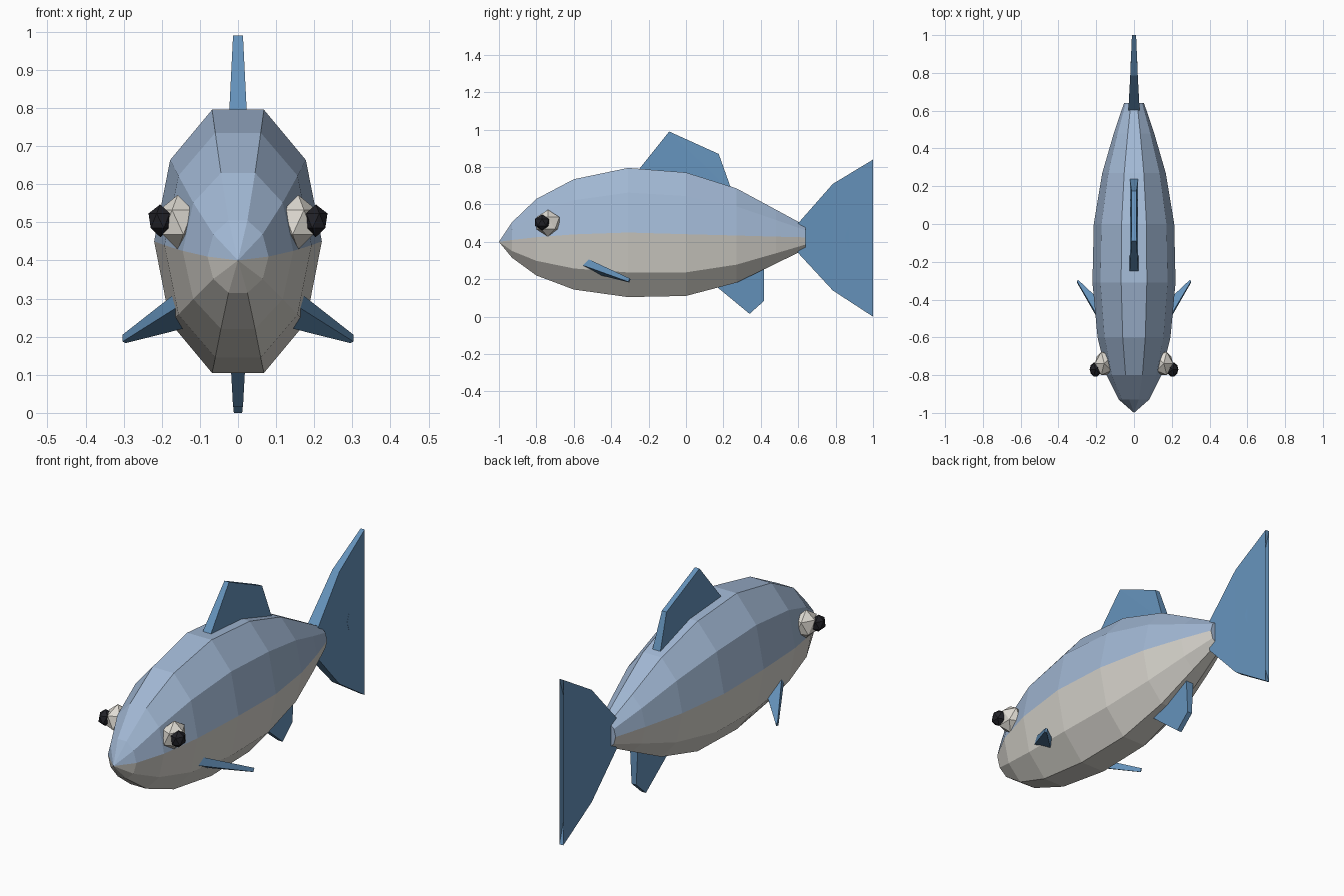
import bpy, bmesh, math
from mathutils import Vector

if "Cube" in bpy.data.objects:
    bpy.data.objects.remove(bpy.data.objects["Cube"])


def material(name, rgb):
    m = bpy.data.materials.new(name)
    m.diffuse_color = (*rgb, 1)
    m.use_nodes = True
    m.node_tree.nodes["Principled BSDF"].inputs["Base Color"].default_value = m.diffuse_color
    return m


BACK = material("back_blue", (0.36, 0.48, 0.66))
BELLY = material("belly_cream", (0.68, 0.66, 0.61))
FIN = material("fin_blue", (0.13, 0.29, 0.50))
WHITE = material("eye_white", (0.75, 0.72, 0.66))
BLACK = material("pupil_black", (0.015, 0.015, 0.02))


def finish(name, bm, *mats):
    bmesh.ops.recalc_face_normals(bm, faces=bm.faces)
    me = bpy.data.meshes.new(name)
    bm.to_mesh(me)
    bm.free()
    for m in mats:
        me.materials.append(m)
    ob = bpy.data.objects.new(name, me)
    bpy.context.collection.objects.link(ob)
    return ob


def slab(name, a, b):
    """Closed solid between two matching outlines."""
    bm = bmesh.new()
    va = [bm.verts.new(p) for p in a]
    vb = [bm.verts.new(p) for p in b]
    n = len(a)
    bm.faces.new(va)
    bm.faces.new(vb[::-1])
    for i in range(n):
        j = (i + 1) % n
        bm.faces.new((va[i], vb[i], vb[j], va[j]))
    bmesh.ops.triangulate(bm, faces=[f for f in bm.faces if len(f.verts) > 4])
    return finish(name, bm, FIN)


# Body: ten-sided rings (y, centre z, half width, half height)
rings = [(-0.93, 0.410, 0.080, 0.100), (-0.80, 0.425, 0.145, 0.215),
         (-0.60, 0.440, 0.193, 0.310), (-0.31, 0.450, 0.220, 0.363),
         (0.00, 0.441, 0.213, 0.347), (0.27, 0.434, 0.168, 0.265),
         (0.48, 0.428, 0.107, 0.152), (0.64, 0.424, 0.053, 0.065)]
bm = bmesh.new()
loops = []
for y, z, w, h in rings:
    loops.append([bm.verts.new((w * math.cos(i * math.pi / 5), y,
                                z + h * math.sin(i * math.pi / 5)))
                  for i in range(10)])
nose = bm.verts.new((0, -1, 0.40))
for i in range(10):
    j = (i + 1) % 10
    side = 0 if i < 5 else 1
    bm.faces.new((nose, loops[0][i], loops[0][j])).material_index = side
    for p, q in zip(loops, loops[1:]):
        bm.faces.new((p[i], q[i], q[j], p[j])).material_index = side
bm.faces.new(loops[-1])
finish("body", bm, BACK, BELLY)

# Upright fins: (y, z, half thickness)
upright = {
    "dorsal_fin": [(-0.30, 0.73, 0.024), (-0.25, 0.79, 0.023), (-0.09, 0.99, 0.013),
                   (0.175, 0.87, 0.013), (0.25, 0.66, 0.024)],
    "anal_fin": [(0.14, 0.18, 0.022), (0.34, 0.015, 0.013),
                 (0.418, 0.085, 0.013), (0.418, 0.27, 0.022)],
    "tail_fin": [(0.60, 0.50, 0.030), (0.785, 0.71, 0.020), (1.0, 0.84, 0.011),
                 (0.89, 0.53, 0.015), (0.85, 0.425, 0.018), (0.89, 0.32, 0.015),
                 (1.0, 0.0, 0.011), (0.785, 0.14, 0.020), (0.60, 0.34, 0.030)],
}
for name, pts in upright.items():
    slab(name, [(t, y, z) for y, z, t in pts], [(-t, y, z) for y, z, t in pts])

for s, label in ((1, "left"), (-1, "right")):
    # Pectoral fins: thin blades sweeping back and down
    blade = [((0.160, -0.55, 0.297), 0.020), ((0.303, -0.305, 0.196), 0.009),
             ((0.295, -0.300, 0.192), 0.009), ((0.140, -0.45, 0.242), 0.020)]
    slab("pectoral_fin_" + label,
         [(s * x, y + t * 0.4, z + t) for (x, y, z), t in blade],
         [(s * x, y - t * 0.4, z - t) for (x, y, z), t in blade])

    # Eyes: faceted balls with pupils on the outside
    for part, pos, r, sx, mat in (("eye_", (0.158, -0.738, 0.50), 0.072, 0.75, WHITE),
                                  ("pupil_", (0.204, -0.770, 0.504), 0.043, 0.80, BLACK)):
        bm = bmesh.new()
        bmesh.ops.create_icosphere(bm, subdivisions=1, radius=r)
        bmesh.ops.scale(bm, vec=(s * sx, 1, 1), verts=bm.verts)
        bmesh.ops.translate(bm, vec=Vector((s * pos[0], pos[1], pos[2])), verts=bm.verts)
        finish(part + label, bm, mat)
